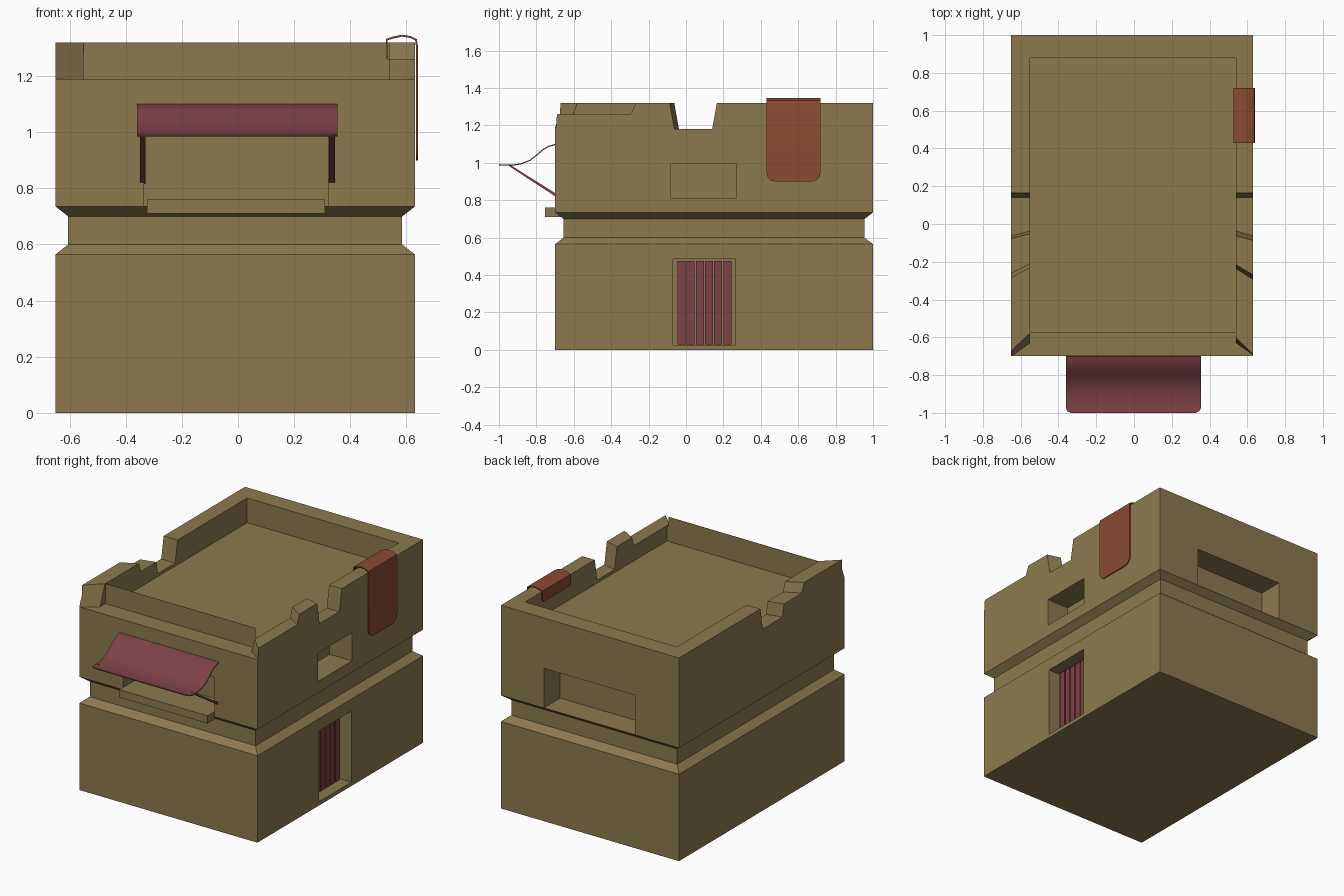
import bpy, bmesh

cube = bpy.data.objects.get("Cube")
if cube:
    bpy.data.objects.remove(cube, do_unlink=True)


def material(name, color):
    m = bpy.data.materials.new(name)
    m.use_nodes = True
    m.diffuse_color = (*color, 1)
    m.node_tree.nodes["Principled BSDF"].inputs["Base Color"].default_value = (*color, 1)
    return m


CLAY = material("olive clay", (0.263, 0.191, 0.078))
MAROON = material("maroon", (0.205, 0.054, 0.061))
RUST = material("rust cloth", (0.254, 0.069, 0.033))

LEFT, RIGHT, FRONT, BACK, TOP = 0.63, -0.65, -0.70, 1.0, 1.32


def finish(name, bm, mat):
    bmesh.ops.recalc_face_normals(bm, faces=bm.faces)
    mesh = bpy.data.meshes.new(name)
    bm.to_mesh(mesh)
    bm.free()
    mesh.materials.append(mat)
    ob = bpy.data.objects.new(name, mesh)
    bpy.context.collection.objects.link(ob)
    return ob


def loft(name, rings, mat=CLAY):
    """Closed solid through rings of matching points."""
    bm = bmesh.new()
    rows = [[bm.verts.new(p) for p in ring] for ring in rings]
    for a, b in zip(rows, rows[1:]):
        for i in range(len(a)):
            j = (i + 1) % len(a)
            bm.faces.new((a[i], a[j], b[j], b[i]))
    bm.faces.new(rows[0])
    bm.faces.new(rows[-1])
    return finish(name, bm, mat)


def rect(x0, x1, y0, y1, z):
    return [(x0, y0, z), (x1, y0, z), (x1, y1, z), (x0, y1, z)]


def box(name, x0, x1, y0, y1, z0, z1, mat=CLAY):
    return loft(name, [rect(x0, x1, y0, y1, z) for z in (z0, z1)], mat)


def apply_modifiers(ob):
    bpy.ops.object.select_all(action='DESELECT')
    bpy.context.view_layer.objects.active = ob
    ob.select_set(True)
    for m in list(ob.modifiers):
        bpy.ops.object.modifier_apply(modifier=m.name)


def cut(ob, cutter):
    mod = ob.modifiers.new("cut", 'BOOLEAN')
    mod.operation = 'DIFFERENCE'
    mod.solver = 'EXACT'
    mod.object = cutter
    apply_modifiers(ob)
    bpy.data.objects.remove(cutter, do_unlink=True)


def sheet(name, rows, mat, thickness):
    """Thin cloth from pairs of edge points."""
    bm = bmesh.new()
    rows = [[bm.verts.new(p) for p in row] for row in rows]
    for a, b in zip(rows, rows[1:]):
        bm.faces.new((a[0], a[1], b[1], b[0]))
    ob = finish(name, bm, mat)
    mod = ob.modifiers.new("thickness", 'SOLIDIFY')
    mod.thickness = thickness
    mod.offset = 0
    apply_modifiers(ob)
    bpy.ops.object.shade_smooth_by_angle(angle=0.6)
    return ob


# Main block with the groove around its middle
levels = [(0, 0), (0, 0.565), (0.045, 0.60), (0.045, 0.70), (0, 0.735), (0, TOP)]
building = loft("building", [rect(RIGHT + d, LEFT - d, FRONT + d, BACK - d, z) for d, z in levels])

# Sunken roof
cut(building, box("roof_cutter", -0.55, 0.54, -0.575, 0.88, 1.16, 1.5))


# Lowered front parapet with slanted ends
def parapet_ring(outer_y, inner_y, z):
    return [(-0.75, outer_y, z), (-0.55, inner_y, z), (-0.55, -0.576, z), (0.54, -0.576, z),
            (0.54, inner_y, z), (0.74, outer_y, z), (0.74, -0.9, z), (-0.75, -0.9, z)]


cut(building, loft("parapet_cutter", [parapet_ring(-0.77, -0.63, 1.19),
                                      parapet_ring(-0.765, -0.577, 1.33)]))


# Broken notches in the side walls: (y at outside, y at inside, z)
def notch(x_out, x_in, points):
    cut(building, loft("notch_cutter", [[(x_out, a, z) for a, b, z in points],
                                        [(x_in, b, z) for a, b, z in points]]))


deep = [(-0.09, -0.06, TOP), (-0.065, -0.035, 1.18), (0.14, 0.14, 1.18), (0.165, 0.165, TOP),
        (0.165, 0.165, 1.5), (-0.09, -0.06, 1.5)]
for x_out, x_in in ((LEFT + 0.01, 0.53), (RIGHT - 0.01, -0.54)):
    notch(x_out, x_in, deep)
notch(LEFT + 0.01, 0.53, [(-0.9, -0.9, 1.26), (-0.30, -0.23, 1.26), (-0.275, -0.21, TOP),
                          (-0.275, -0.21, 1.5), (-0.9, -0.9, 1.5)])
notch(RIGHT - 0.01, -0.54, [(-0.29, -0.225, TOP), (-0.265, -0.205, 1.26), (0.0, 0.0, 1.26),
                            (0.0, 0.0, 1.5), (-0.29, -0.225, 1.5)])

# Window and door recesses
cut(building, box("front_window_cutter", -0.335, 0.32, -0.9, -0.535, 0.737, 0.993))
cut(building, box("back_window_cutter", -0.335, 0.32, 0.835, 1.2, 0.737, 0.993))
cut(building, box("side_window_cutter", 0.47, 0.8, -0.08, 0.27, 0.81, 0.993))
cut(building, box("door_cutter", 0.545, 0.8, -0.07, 0.265, 0.025, 0.485))

# Counter under the front window
box("counter", -0.325, 0.31, -0.755, -0.535, 0.71, 0.76)

# Door planks
for i in range(6):
    y = -0.045 + i * 0.049
    box(f"door_plank_{i + 1}", 0.54, 0.56, y, y + 0.042, 0.03, 0.475, MAROON)

# Awning, curved in profile: (y, z, half width)
curve = [(-0.70, 1.098, 0.357), (-0.735, 1.088, 0.357), (-0.765, 1.07, 0.357),
         (-0.80, 1.04, 0.357), (-0.835, 1.013, 0.357), (-0.88, 0.995, 0.357),
         (-0.93, 0.987, 0.357), (-0.975, 0.988, 0.357), (-0.99, 0.989, 0.350), (-1.0, 0.99, 0.33)]
sheet("awning", [[(-w - 0.003, y, z), (w - 0.003, y, z)] for y, z, w in curve], MAROON, 0.006)

# Awning struts
for side, x in (("right", -0.35), ("left", 0.325)):
    ends = [(-0.69, 0.815), (-0.69, 0.832), (-0.945, 0.992), (-0.945, 0.982)]
    loft(f"awning_strut_{side}", [[(x + d, y, z) for y, z in ends] for d in (0, 0.02)], MAROON)

# Cloth draped over the left wall: (x, z, half width)
drape = [(0.53, 1.26, 0.135), (0.53, 1.275, 0.145), (0.53, 1.33, 0.145), (0.555, 1.338, 0.145),
         (0.585, 1.344, 0.145), (0.615, 1.339, 0.145), (0.634, 1.33, 0.145), (0.637, 1.31, 0.145),
         (0.637, 0.95, 0.145), (0.637, 0.925, 0.139), (0.637, 0.907, 0.123), (0.637, 0.90, 0.10)]
sheet("draped_cloth", [[(x, 0.575 - w, z), (x, 0.575 + w, z)] for x, z, w in drape], RUST, 0.007)
